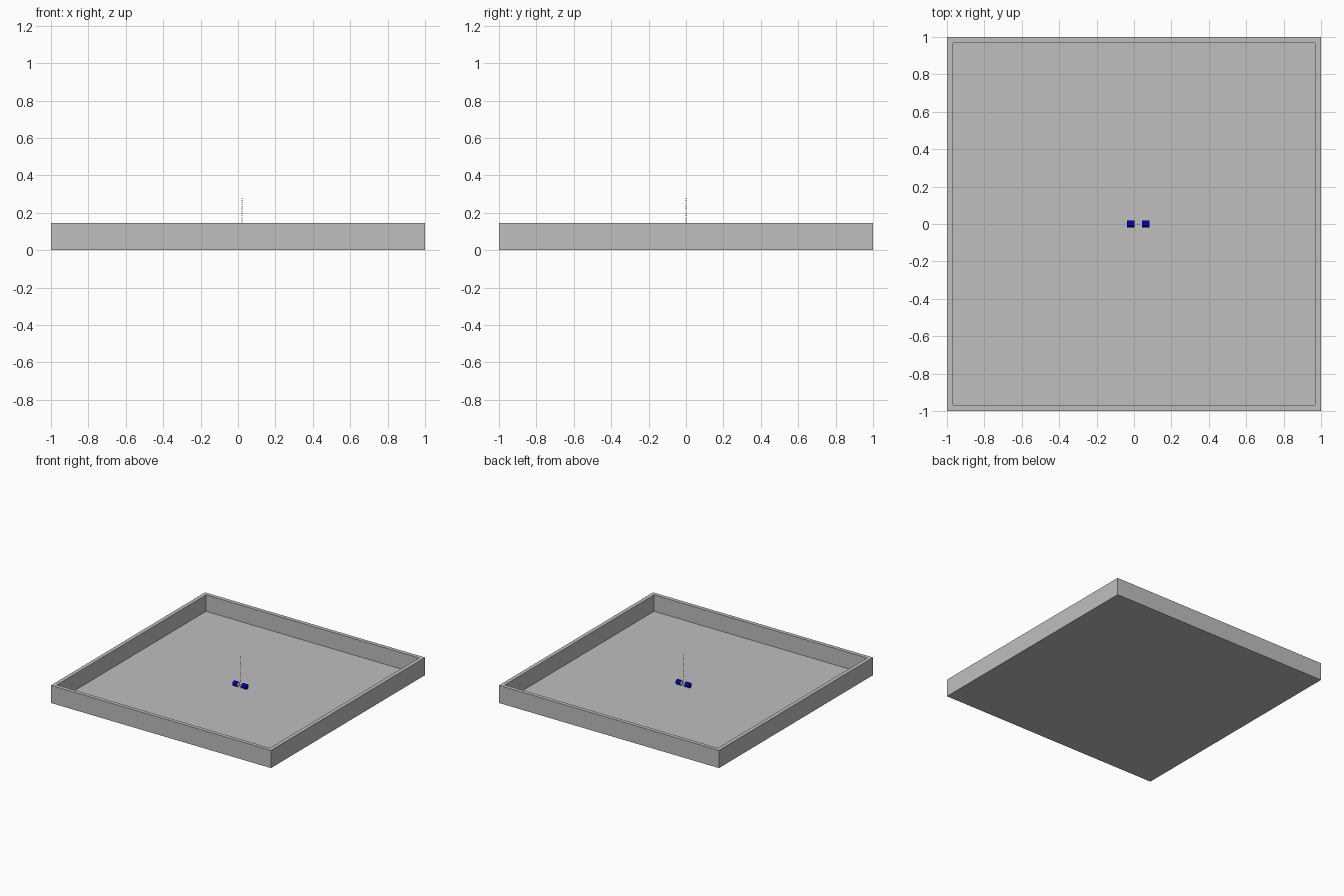
import bpy, bmesh, math
from mathutils import Matrix, Vector

if "Cube" in bpy.data.objects:
    bpy.data.objects.remove(bpy.data.objects["Cube"])

HEIGHT, WALL, FLOOR = 0.145, 0.045, 0.01
AXIS_X = 0.022            # line of the water jet


def material(name, rgb):
    m = bpy.data.materials.new(name)
    m.diffuse_color = (*rgb, 1)
    m.use_nodes = True
    m.node_tree.nodes["Principled BSDF"].inputs["Base Color"].default_value = m.diffuse_color
    return m


stone = material("grey stone", (0.52, 0.52, 0.52))
blue = material("deep blue", (0.0, 0.0, 0.45))
white = material("lens white", (0.9, 0.9, 0.9))
water = material("water grey", (0.5, 0.55, 0.6))


def finish(name, bm, *mats):
    mesh = bpy.data.meshes.new(name)
    bm.to_mesh(mesh)
    bm.free()
    for m in mats:
        mesh.materials.append(m)
    ob = bpy.data.objects.new(name, mesh)
    bpy.context.collection.objects.link(ob)
    return ob


# Basin: a slab whose top is inset and pushed down to the floor
bm = bmesh.new()
bmesh.ops.create_cube(bm, size=1, matrix=Matrix.Translation((0, 0, HEIGHT / 2))
                      @ Matrix.Diagonal((2, 2, HEIGHT, 1)))
top = max(bm.faces, key=lambda f: f.calc_center_median().z)
bmesh.ops.inset_region(bm, faces=[top], thickness=WALL)
inner = bmesh.ops.extrude_face_region(bm, geom=[top])["geom"]
bmesh.ops.translate(bm, vec=(0, 0, FLOOR - HEIGHT),
                    verts=[g for g in inner if isinstance(g, bmesh.types.BMVert)])
if top.is_valid:
    bm.faces.remove(top)
bmesh.ops.recalc_face_normals(bm, faces=bm.faces)
finish("basin", bm, stone)

# Lamps: short drums lying along x, with a white lens facing the jet
for name, side in (("left_lamp", -1), ("right_lamp", 1)):
    bm = bmesh.new()
    place = (Matrix.Translation((AXIS_X + side * 0.04, 0, 0.04))
             @ Matrix.Rotation(math.pi / 2, 4, 'Y'))
    bmesh.ops.create_cone(bm, cap_ends=True, segments=24, radius1=0.02,
                          radius2=0.02, depth=0.04, matrix=place)
    lens = min(bm.faces, key=lambda f: f.calc_center_median().x * side)
    bmesh.ops.inset_region(bm, faces=[lens], thickness=0.004)
    lens.material_index = 1
    finish(name, bm, blue, white)

# Water jet: a column of tiny drops
bm = bmesh.new()
for i in range(27):
    bmesh.ops.create_icosphere(bm, subdivisions=1, radius=0.003,
                               matrix=Matrix.Translation((AXIS_X, 0, 0.016 + i * 0.01)))
finish("water_jet", bm, water)
